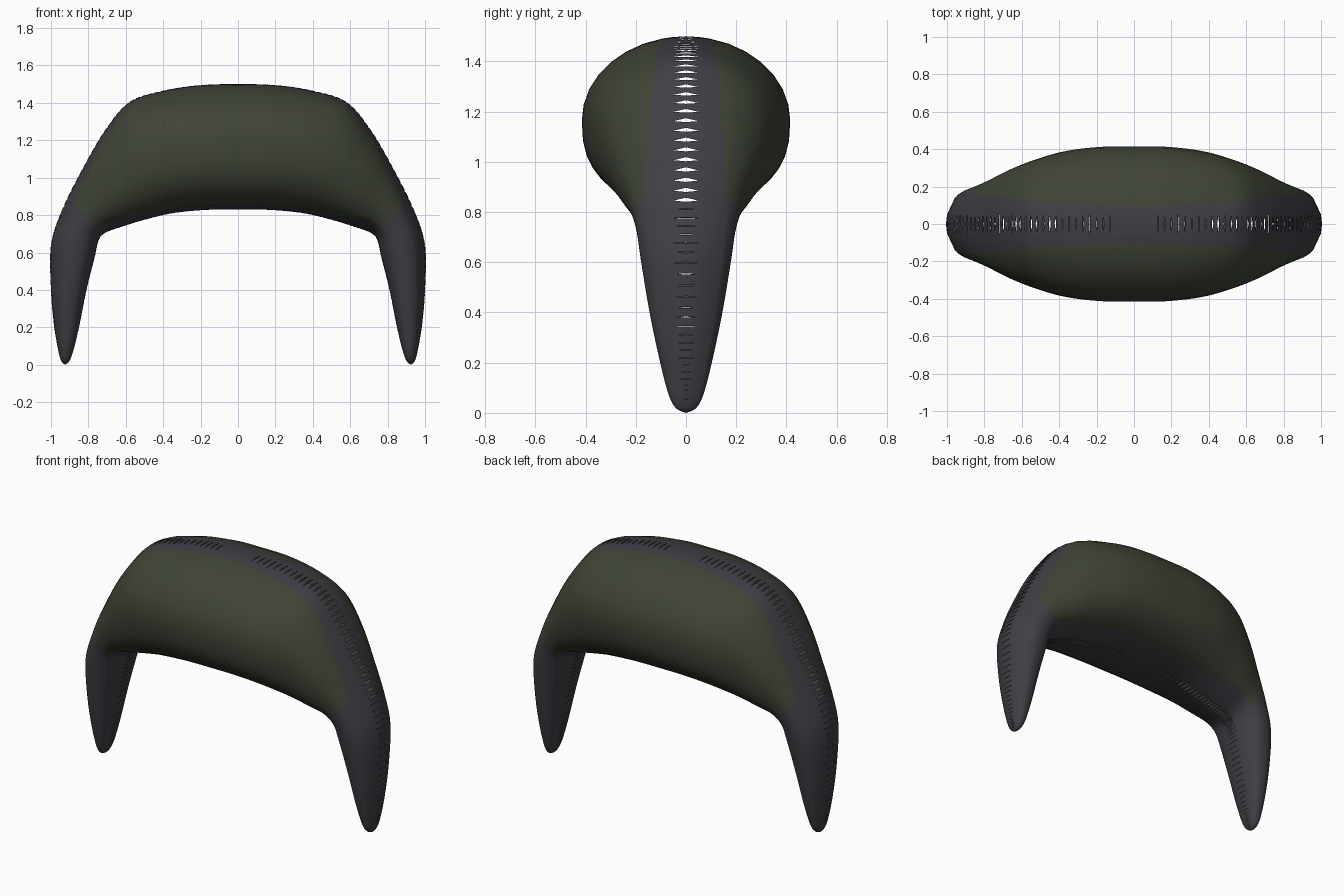
import bpy, bmesh, math
from mathutils import Vector

cube = bpy.data.objects.get("Cube")
if cube:
    bpy.data.objects.remove(cube, do_unlink=True)


def material(name, rgb):
    m = bpy.data.materials.new(name)
    m.use_nodes = True
    m.diffuse_color = (*rgb, 1)
    bsdf = m.node_tree.nodes["Principled BSDF"]
    bsdf.inputs["Base Color"].default_value = (*rgb, 1)
    bsdf.inputs["Roughness"].default_value = 0.7
    return m


# Arch stations from crown to leg tip: outer x, outer z, inner x, inner z, half width
STATIONS = [Vector(s) for s in (
    (0, 1.5, 0, .83, .415),
    (.2, 1.495, .17, .828, .412),
    (.4, 1.465, .35, .81, .388),
    (.58, 1.405, .5, .775, .34),
    (.71, 1.255, .62, .738, .29),
    (.83, 1.05, .71, .705, .235),
    (.94, .83, .745, .665, .2),
    (1, .64, .765, .58, .18),
    (1, .4, .81, .4, .145),
    (.985, .22, .85, .2, .105),
    (.962, .08, .882, .07, .07),
    (.945, .02, .903, .018, .04),
    (.925, 0, .925, 0, 0))]
LAST = len(STATIONS) - 1
LEG_START = 5.7
SIDE_STEPS = 7


def station(t):
    """Smooth interpolation along the arch."""
    i = min(int(t), LAST - 1)
    u = t - i
    p1, p2 = STATIONS[i], STATIONS[i + 1]
    # Reflect the crown neighbour so the arch is level at the middle
    p0 = STATIONS[i - 1] if i else STATIONS[1] * 1
    if i == 0:
        p0[0], p0[2] = -p0[0], -p0[2]
    p3 = STATIONS[i + 2] if i + 2 <= LAST else p2
    return 0.5 * (2 * p1 + (p2 - p0) * u + (2 * p0 - 5 * p1 + 4 * p2 - p3) * u * u
                  + (3 * p1 - p0 - 3 * p2 + p3) * u ** 3)


def point(t, f, outer):
    """Point on the rounded cross-section, f = fraction of the half width."""
    ox, oz, ix, iz, w = station(t)
    power = 2 if outer else 2.5
    h = max(0, 1 - f ** power) ** (1 / power)
    k = 0.5 + (0.5 * h if outer else -0.5 * h)
    return Vector((ix + (ox - ix) * k, max(w, 0) * f, iz + (oz - iz) * k))


def half_section(t, seam_t, outer):
    """Points from the centre line, over the seam and band edges, to the side."""
    w = max(station(t)[4], 0.001)
    ws = max(station(seam_t)[4], 0.001)
    band = 0.09 + 0.012 * min(t, 6) if outer else 0.2
    start = math.asin(min(band / w, 0.8))
    pts = [point(t, 0, outer), point(seam_t, min(0.05 / ws, 0.3), outer)]
    for i in range(SIDE_STEPS + 1):
        a = start + (math.pi / 2 - start) * i / SIDE_STEPS
        pts.append(point(t, math.sin(a), outer))
    return pts


# Stations in pairs around each slit: (t, t of the pinched slit end, slit follows)
rows = [(0, 0, False)]
CELLS = 66
for k in range(CELLS):
    mid = (k + 0.5) * LAST / CELLS
    if mid < 0.5 or mid > LAST - 1:
        rows.append((mid, mid, False))
        continue
    gap = 0.15 if mid < 2 else 0.42 if mid < 6 else 0.12
    half = gap * LAST / CELLS / 2
    rows += [(mid - half, mid, True), (mid + half, mid, False)]
rows.append((LAST, LAST, False))

# One quarter of the arch
bm = bmesh.new()
grid = []
for t, seam_t, _ in rows:
    ring = half_section(t, seam_t, True) + half_section(t, seam_t, False)[-2::-1]
    grid.append([bm.verts.new(p) for p in ring])
columns = len(grid[0]) - 1
for r in range(len(rows) - 1):
    for c in range(columns):
        from_centre = min(c, columns - 1 - c)
        if rows[r][2] and from_centre == 0:
            continue
        face = bm.faces.new((grid[r][c], grid[r + 1][c], grid[r + 1][c + 1], grid[r][c + 1]))
        face.smooth = True
        on_leg = (rows[r][0] + rows[r + 1][0]) / 2 > LEG_START
        face.material_index = 1 if on_leg or from_centre < 2 else 0
bmesh.ops.remove_doubles(bm, verts=bm.verts, dist=0.0002)

mesh = bpy.data.meshes.new("arched_shell")
bm.to_mesh(mesh)
bm.free()
mesh.materials.append(material("dark olive green", (.05, .058, .037)))
mesh.materials.append(material("dark violet grey", (.052, .049, .06)))
shell = bpy.data.objects.new("arched_shell", mesh)
bpy.context.collection.objects.link(shell)

# Mirror to the other side and to the back
mirror = shell.modifiers.new("mirror", "MIRROR")
mirror.use_axis = (True, True, False)
mirror.use_clip = True
mirror.merge_threshold = 0.0005
